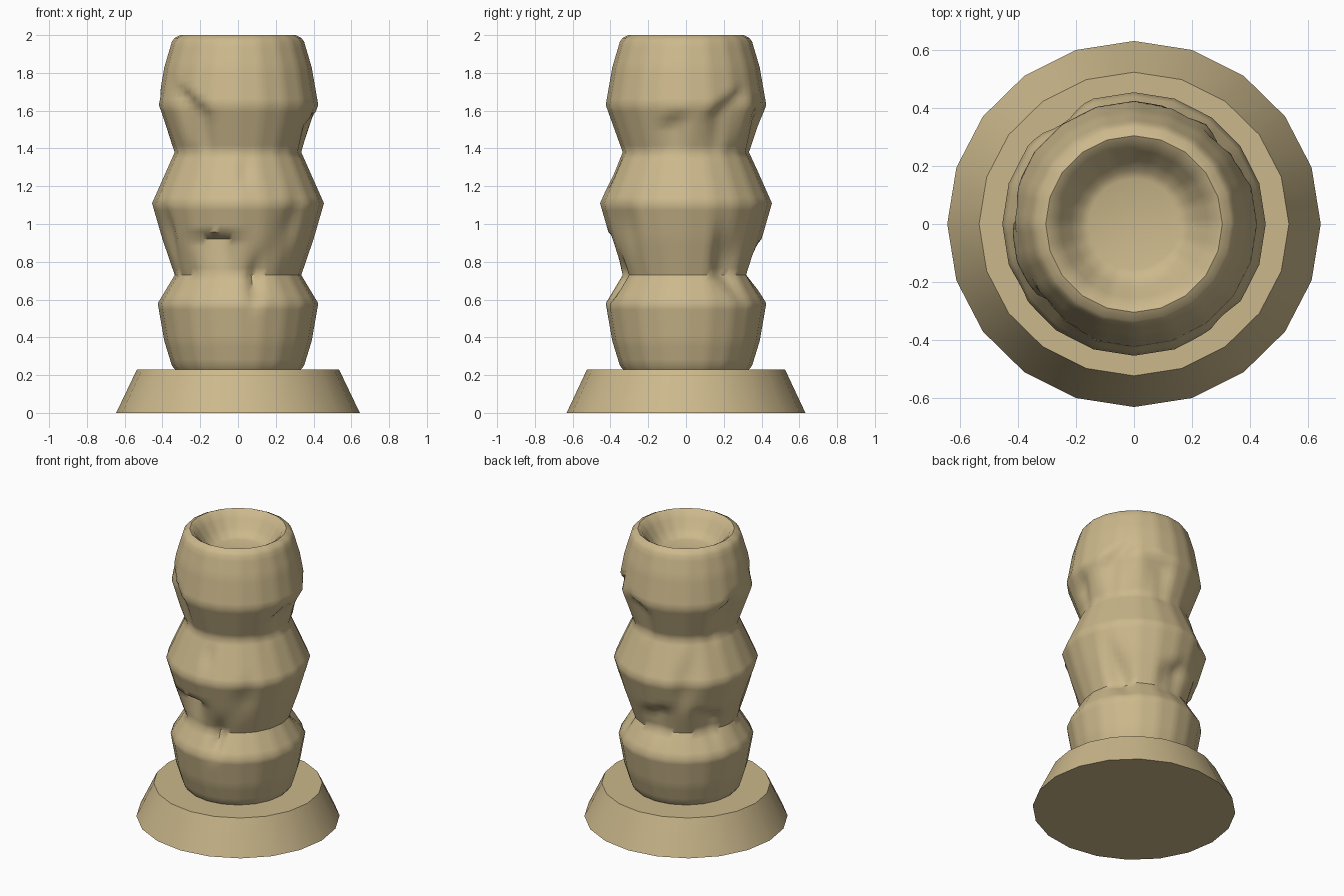
import bpy, bmesh, math

if "Cube" in bpy.data.objects:
    bpy.data.objects.remove(bpy.data.objects["Cube"])

SIDES = 20


def lathe(name, rings, cols, shape=None, y_scale=1.0, angle=35):
    """Revolve (radius, z) rings, closing both ends with a flat cap."""
    bm = bmesh.new()
    loops = []
    for r, z in rings:
        loop = []
        for i in range(cols):
            a = 2 * math.pi * i / cols
            # keep the straight chords of a 20-sided outline
            step = 2 * math.pi / SIDES
            off = (a + 1e-6) % step - step / 2
            rad = r * math.cos(step / 2) / math.cos(off)
            if shape:
                rad += shape(math.degrees(a), z, r)
            loop.append(bm.verts.new((rad * math.cos(a), rad * math.sin(a) * y_scale, z)))
        loops.append(loop)
    for lo, hi in zip(loops, loops[1:]):
        for i in range(cols):
            j = (i + 1) % cols
            bm.faces.new((lo[i], lo[j], hi[j], hi[i]))
    bm.faces.new(loops[0][::-1])
    bm.faces.new(loops[-1])
    bmesh.ops.recalc_face_normals(bm, faces=bm.faces)
    mesh = bpy.data.meshes.new(name)
    bm.to_mesh(mesh)
    bm.free()
    ob = bpy.data.objects.new(name, mesh)
    bpy.context.collection.objects.link(ob)
    mat = bpy.data.materials.get("sandstone") or bpy.data.materials.new("sandstone")
    mat.diffuse_color = (0.60, 0.48, 0.26, 1)
    mat.use_nodes = True
    mat.node_tree.nodes["Principled BSDF"].inputs["Base Color"].default_value = mat.diffuse_color
    mesh.materials.append(mat)
    bpy.ops.object.select_all(action='DESELECT')
    ob.select_set(True)
    bpy.context.view_layer.objects.active = ob
    bpy.ops.object.shade_smooth_by_angle(angle=math.radians(angle))
    return ob


def refine(profile, step=0.035):
    out = [profile[0]]
    for (r0, z0), (r1, z1) in zip(profile, profile[1:]):
        n = max(1, round(abs(z1 - z0) / step))
        out += [(r0 + (r1 - r0) * k / n, z0 + (z1 - z0) * k / n) for k in range(1, n + 1)]
    return out


# Worn folds: azimuth, height, half width (deg), half height, depth, tilt (z per deg), sharp top
FOLDS = [
    (-128, 1.56, 26, 0.17, 0.050, -0.004, True),
    (-85, 1.27, 8, 0.11, 0.015, 0.0, False),
    (-108, 0.86, 30, 0.12, 0.075, 0.0, True),
    (-75, 0.70, 10, 0.18, 0.040, 0.006, False),
    (-50, 1.00, 16, 0.20, 0.020, 0.004, False),
    (-10, 1.48, 18, 0.12, 0.035, 0.002, True),
    (32, 1.55, 24, 0.16, 0.045, 0.004, True),
    (35, 0.80, 18, 0.22, 0.045, -0.006, False),
    (75, 1.50, 20, 0.17, 0.035, -0.003, True),
    (95, 0.80, 26, 0.15, 0.045, 0.002, True),
    (125, 1.10, 14, 0.24, 0.030, 0.006, False),
    (150, 0.78, 24, 0.15, 0.050, -0.002, True),
    (165, 1.52, 22, 0.16, 0.045, 0.004, True),
    (205, 0.95, 15, 0.20, 0.025, 0.004, False),
]


def worn(az, z, r):
    if r < 0.32 or z < 0.3 or z > 1.85:
        return 0.0
    total = 0.0
    for a, h, w, hh, depth, tilt, sharp in FOLDS:
        da = (az - a + 180) % 360 - 180
        if abs(da) >= w:
            continue
        dz = (z - h - tilt * da) / hh
        if abs(dz) >= 1:
            continue
        side = 0.5 + 0.5 * math.cos(math.pi * da / w)
        if sharp:   # deepest under the upper lip, fading out downwards
            vert = (1 + dz) / 1.5 if dz < 0.5 else max(0, 1 - (dz - 0.5) / 0.3)
        else:
            vert = 0.5 + 0.5 * math.cos(math.pi * dz)
        total -= depth * side * vert
    return total


# Flared base
lathe("base", [(0.645, 0), (0.535, 0.23)], SIDES, y_scale=0.98, angle=30)

# Three stacked bulges, rounded rim and funnel-shaped socket
outer = refine([(0.33, 0.225), (0.35, 0.25), (0.39, 0.38), (0.425, 0.58), (0.335, 0.73),
                (0.40, 0.92), (0.455, 1.11), (0.335, 1.38), (0.425, 1.63), (0.39, 1.83),
                (0.35, 1.965), (0.335, 1.985)])
rim = [(0.305, 2.0), (0.28, 1.985), (0.255, 1.95), (0.22, 1.90), (0.185, 1.86), (0.157, 1.85)]
lathe("column", outer + rim, SIDES * 4, worn, angle=48)
